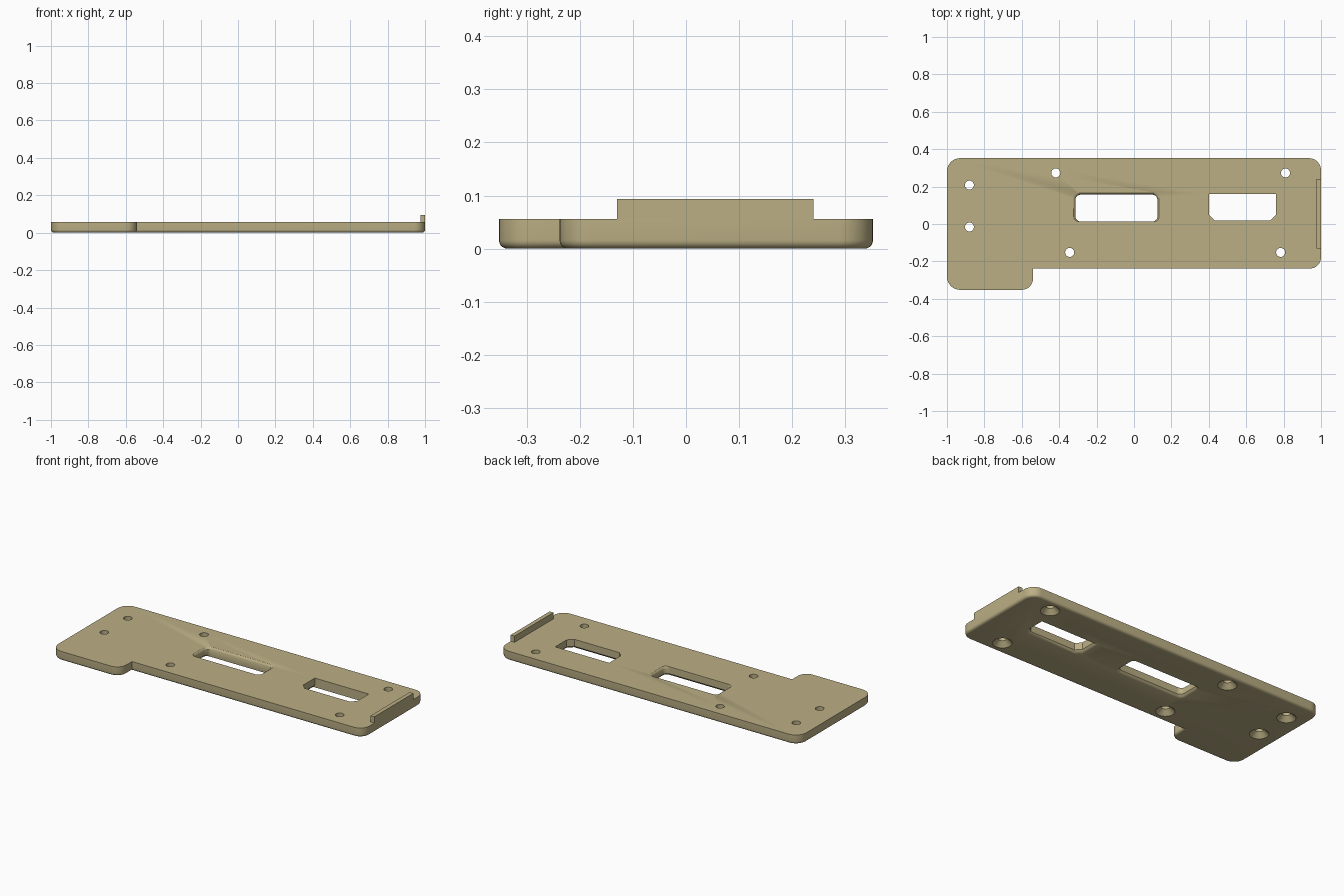
import bpy, bmesh, math

if "Cube" in bpy.data.objects:
    bpy.data.objects.remove(bpy.data.objects["Cube"])

tan = bpy.data.materials.new("tan")
tan.diffuse_color = (0.50, 0.43, 0.235, 1)
tan.use_nodes = True
tan.node_tree.nodes["Principled BSDF"].inputs["Base Color"].default_value = tan.diffuse_color
TOP = 0.056


def finish(bm, name):
    bmesh.ops.recalc_face_normals(bm, faces=bm.faces)
    me = bpy.data.meshes.new(name)
    bm.to_mesh(me)
    bm.free()
    me.materials.append(tan)
    ob = bpy.data.objects.new(name, me)
    bpy.context.collection.objects.link(ob)
    return ob


def loft(name, loops):
    """Solid through matching (x, y, z) loops, capped at both ends."""
    bm = bmesh.new()
    rings = [[bm.verts.new(p) for p in loop] for loop in loops]
    n = len(rings[0])
    for a, b in zip(rings, rings[1:]):
        for i in range(n):
            j = (i + 1) % n
            bm.faces.new((a[i], a[j], b[j], b[i]))
    bm.faces.new(rings[0][::-1])
    bm.faces.new(rings[-1])
    return finish(bm, name)


def outline(corners, z, inset=0.0, steps=8):
    """Corners are (x, y, radius, inward x sign, inward y sign, start angle)."""
    pts = []
    for x, y, r, sx, sy, start in corners:
        x, y, rad = x + sx * inset, y + sy * inset, r - inset
        if r == 0:
            pts.append((x, y, z))
            continue
        cx, cy = x + sx * rad, y + sy * rad
        for k in range(steps + 1):
            a = math.radians(start + 90 * k / steps)
            pts.append((cx + rad * math.cos(a), cy + rad * math.sin(a), z))
    return pts


def slot_corners(x0, x1, y0, y1, r_low, r_high):
    return [(x0, y0, r_low, 1, 1, 180), (x1, y0, r_low, -1, 1, 270),
            (x1, y1, r_high, -1, -1, 0), (x0, y1, r_high, 1, -1, 90)]


# L-shaped plate with rounded lower rim
plate_shape = [(-1, -0.352, 0.07, 1, 1, 180), (-0.54, -0.352, 0.06, -1, 1, 270),
               (-0.54, -0.238, 0, -1, 1, 0), (1, -0.238, 0.06, -1, 1, 270),
               (1, 0.352, 0.065, -1, -1, 0), (-1, 0.352, 0.07, 1, -1, 90)]
R = 0.016
rim = [(R * (1 - math.sin(t)), R * (1 - math.cos(t)))
       for t in [math.pi / 2 * k / 5 for k in range(6)]]
plate = loft("plate", [outline(plate_shape, z, d) for d, z in rim]
             + [outline(plate_shape, TOP)])

cutters = []

# Rounded slot: eased lower edge, eased upper edge on back and ends
levels = [(-0.01, 0.014, 0.0), (0.0, 0.014, 0.0), (0.004, 0.007, 0.0), (0.014, 0.0, 0.0),
          (0.044, 0.0, 0.0), (0.052, 0.0, 0.004), (TOP, 0.0, 0.010), (0.07, 0.0, 0.010)]
cutters.append(loft("rounded_slot_cutter", [
    outline(slot_corners(-0.313 - lo - up, 0.125 + lo + up, 0.013 - lo, 0.157 + up,
                         0.028, 0.028), z, steps=6)
    for z, lo, up in levels]))

# Angled slot: chamfered front corners, eased lower edge
cutters.append(loft("angled_slot_cutter", [
    outline(slot_corners(0.40 - lo, 0.76 + lo, 0.02 - lo, 0.16, 0.03, 0), z, steps=1)
    for z, lo in [(-0.01, 0.014), (0, 0.014), (0.004, 0.007), (0.014, 0), (0.07, 0)]]))

# Countersunk screw holes
for i, (hx, hy) in enumerate([(-0.88, 0.208), (-0.88, -0.016), (-0.418, 0.273),
                              (0.81, 0.273), (-0.344, -0.152), (0.784, -0.152)]):
    cutters.append(loft(f"screw_hole_cutter_{i}", [
        [(hx + r * math.cos(math.tau * k / 32), hy + r * math.sin(math.tau * k / 32), z)
         for k in range(32)]
        for z, r in [(-0.01, 0.052), (0, 0.052), (0.028, 0.024), (0.07, 0.024)]]))

bpy.context.view_layer.objects.active = plate
for c in cutters:
    c.hide_render = True
    m = plate.modifiers.new("cut", "BOOLEAN")
    m.object, m.operation, m.solver = c, "DIFFERENCE", "EXACT"
    bpy.ops.object.modifier_apply(modifier=m.name)
    bpy.data.objects.remove(c)

# Raised end lip
loft("end_lip", [[(0.975, -0.13, z), (1, -0.13, z), (1, 0.24, z), (0.975, 0.24, z)]
                 for z in (TOP, 0.094)])

bpy.ops.object.select_all(action="DESELECT")
plate.select_set(True)
bpy.ops.object.shade_smooth_by_angle(angle=math.radians(30))
